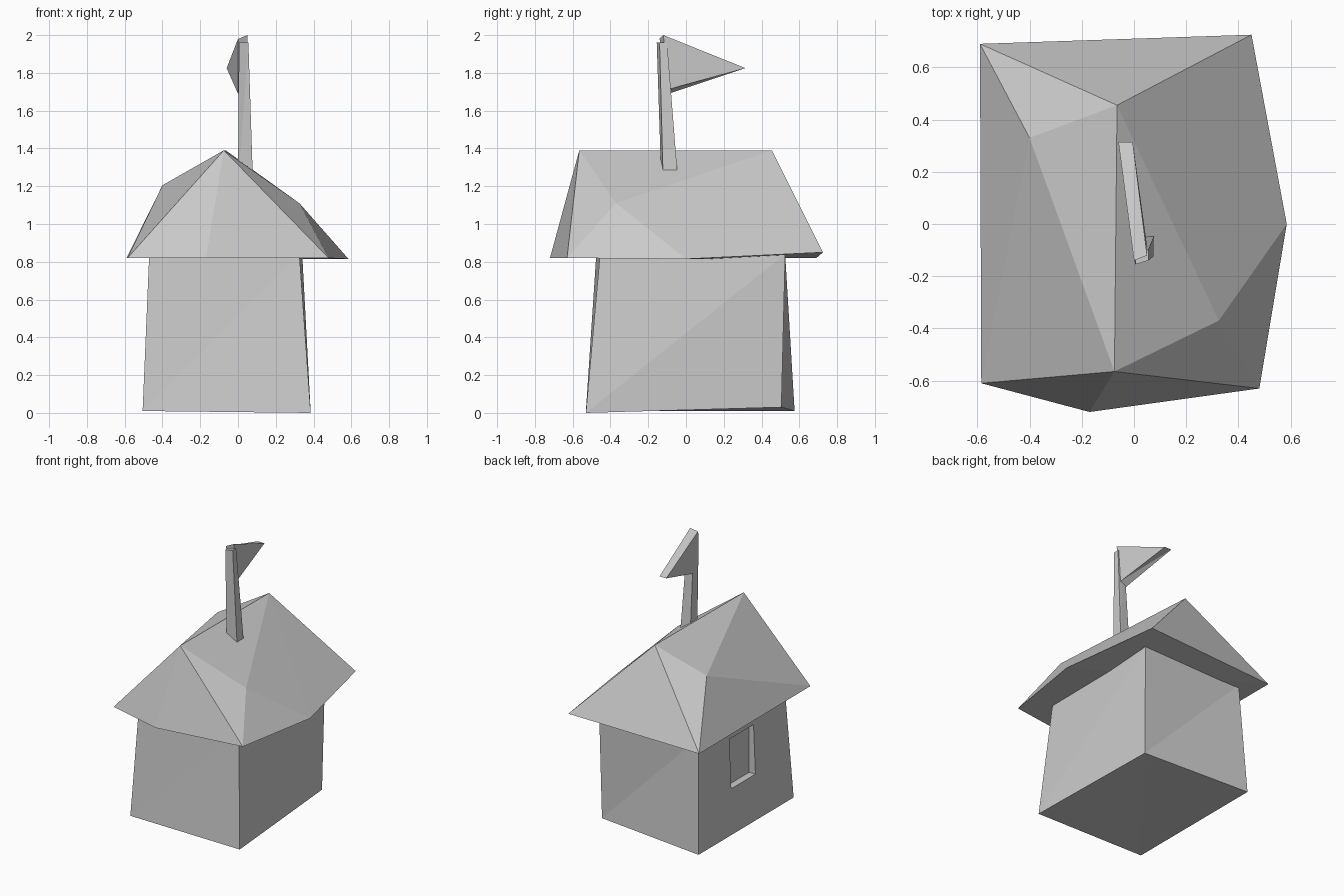
import bpy
import bmesh

default_cube = bpy.data.objects.get("Cube")
if default_cube:
    bpy.data.objects.remove(default_cube, do_unlink=True)

# One plain grey for everything
grey = bpy.data.materials.new("plain_grey")
grey.use_nodes = True
grey.diffuse_color = (0.6, 0.6, 0.6, 1)
grey.node_tree.nodes["Principled BSDF"].inputs["Base Color"].default_value = grey.diffuse_color


def build(name, points, faces):
    """Make a flat-shaded object from corner points and faces."""
    bm = bmesh.new()
    verts = [bm.verts.new(p) for p in points]
    for face in faces:
        bm.faces.new([verts[i] for i in face])
    bmesh.ops.recalc_face_normals(bm, faces=bm.faces[:])
    mesh = bpy.data.meshes.new(name)
    bm.to_mesh(mesh)
    bm.free()
    mesh.materials.append(grey)
    obj = bpy.data.objects.new(name, mesh)
    bpy.context.collection.objects.link(obj)
    return obj


def loft(name, start, end):
    """Closed solid between two loops, each side split along its rising diagonal."""
    n = len(start)
    faces = []
    for i in range(n):
        j = (i + 1) % n
        faces += [(i, j, n + j), (i, n + j, n + i)]
    for k in range(1, n - 1):
        faces += [(0, k + 1, k), (n, n + k, n + k + 1)]
    return build(name, start + end, faces)


# Walls: a slightly crooked, tapering box
walls = loft(
    "walls",
    [(-0.505, -0.53, 0.01), (0.385, -0.53, 0), (0.33, 0.505, 0.03), (-0.505, 0.575, 0.01)],
    [(-0.47, -0.475, 0.84), (0.325, -0.455, 0.84), (0.34, 0.525, 0.84), (-0.47, 0.525, 0.84)],
)

# Window: shallow recess cut into the right-hand wall
bpy.ops.mesh.primitive_cube_add(size=1, location=(-0.54, 0.035, 0.52))
cutter = bpy.context.object
cutter.name = "window_cutter"
cutter.scale = (0.2, 0.28, 0.36)
cutter.hide_render = True
cutter.data.materials.append(grey)
recess = walls.modifiers.new("window_recess", "BOOLEAN")
recess.operation = "DIFFERENCE"
recess.solver = "EXACT"
recess.object = cutter
bpy.context.view_layer.objects.active = walls
bpy.ops.object.modifier_apply(modifier=recess.name)
bpy.data.objects.remove(cutter, do_unlink=True)

# Roof: six eave corners, a ridge and one bulge on each slope
roof_points = {
    "back_right": (-0.59, 0.69, 0.82),
    "back_left": (0.45, 0.725, 0.85),
    "mid_left": (0.585, 0, 0.815),
    "front_left": (0.48, -0.63, 0.82),
    "front": (-0.17, -0.72, 0.82),
    "front_right": (-0.585, -0.61, 0.82),
    "ridge_back": (-0.065, 0.455, 1.39),
    "ridge_front": (-0.075, -0.565, 1.39),
    "bulge_right": (-0.4, 0.33, 1.205),
    "bulge_left": (0.325, -0.37, 1.11),
}
roof_faces = [
    "back_right back_left ridge_back",
    "back_right ridge_back bulge_right",
    "back_right bulge_right front_right",
    "front_right bulge_right ridge_front",
    "bulge_right ridge_back ridge_front",
    "front_right ridge_front front",
    "front ridge_front front_left",
    "front_left ridge_front bulge_left",
    "front_left bulge_left mid_left",
    "mid_left bulge_left ridge_back",
    "mid_left ridge_back back_left",
    "bulge_left ridge_front ridge_back",
    # underside
    "back_right mid_left back_left",
    "back_right front_left mid_left",
    "back_right front front_left",
    "back_right front_right front",
]
corner = {key: i for i, key in enumerate(roof_points)}
build("roof", list(roof_points.values()),
      [[corner[key] for key in face.split()] for face in roof_faces])

# Flagpole: leaning, thinner at the top, rooted inside the roof
loft(
    "flagpole",
    [(0, -0.13, 1.2), (0.08, -0.12, 1.2), (0.08, -0.04, 1.2), (0, -0.045, 1.2)],
    [(0.005, -0.155, 1.96), (0.055, -0.14, 1.96), (0.055, -0.1, 1.96), (0.005, -0.1, 1.96)],
)

# Flag: thick triangular pennant pointing back
loft(
    "flag",
    [(0, -0.14, 1.98), (-0.06, 0.315, 1.825), (0, -0.09, 1.69)],
    [(0.05, -0.12, 2), (-0.005, 0.315, 1.825), (0.05, -0.085, 1.715)],
)
